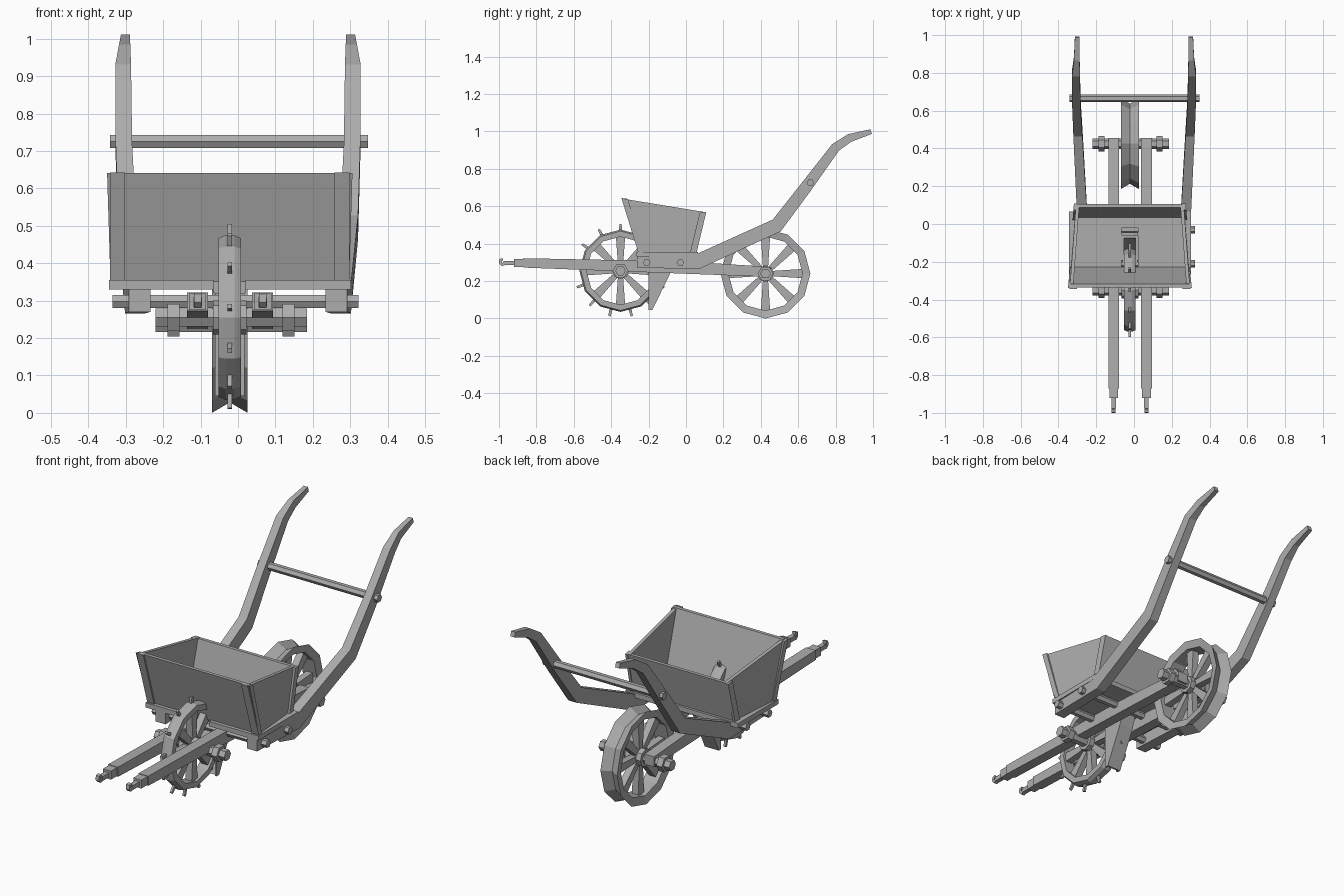
import bpy, bmesh, math
from mathutils import Vector

if "Cube" in bpy.data.objects:
    bpy.data.objects.remove(bpy.data.objects["Cube"], do_unlink=True)

grey = bpy.data.materials.new("plain grey")
grey.use_nodes = True
GREY = (0.42, 0.42, 0.42, 1)
grey.diffuse_color = GREY
grey.node_tree.nodes["Principled BSDF"].inputs["Base Color"].default_value = GREY
MID = -0.022  # centre line of wheels and hopper


def finish(name, bm):
    bmesh.ops.recalc_face_normals(bm, faces=bm.faces)
    mesh = bpy.data.meshes.new(name)
    bm.to_mesh(mesh)
    bm.free()
    mesh.materials.append(grey)
    ob = bpy.data.objects.new(name, mesh)
    bpy.context.collection.objects.link(ob)
    return ob


def loft(name, rings, closed=False):
    """Skin a list of equal-length point rings."""
    bm = bmesh.new()
    vs = [[bm.verts.new(p) for p in r] for r in rings]
    n = len(vs[0])
    for i in range(len(vs) if closed else len(vs) - 1):
        a, b = vs[i], vs[(i + 1) % len(vs)]
        for j in range(n):
            k = (j + 1) % n
            bm.faces.new((a[j], a[k], b[k], b[j]))
    if not closed:
        bm.faces.new(vs[0])
        bm.faces.new(vs[-1])
    return finish(name, bm)


def prism(name, x0, x1, outline):
    return loft(name, [[(x, y, z) for y, z in outline] for x in (x0, x1)])


def box(name, x0, x1, y0, y1, z0, z1):
    return prism(name, x0, x1, [(y0, z0), (y1, z0), (y1, z1), (y0, z1)])


def slab(name, corners, shift):
    s = Vector(shift)
    return loft(name, [corners, [Vector(c) + s for c in corners]])


def rod(name, x0, x1, y, z, r, sides=6):
    ang = [math.tau * i / sides for i in range(sides)]
    return prism(name, x0, x1, [(y + r * math.cos(a), z + r * math.sin(a)) for a in ang])


def spoke(name, y, z, angle, r0, r1, w0, w1, hx):
    """Tapered radial bar in the wheel plane."""
    d = Vector((0, math.cos(angle), math.sin(angle)))
    t = Vector((0, -d.z, d.y))
    c = Vector((MID, y, z))
    x = Vector((hx, 0, 0))
    loft(name, [[c + d * r + t * w * s + x * q for s, q in ((-1, -1), (1, -1), (1, 1), (-1, 1))]
                for r, w in ((r0, w0), (r1, w1))])


def wheel(name, y, z, profile, spokes, rim):
    rings = []
    for i in range(12):
        a = math.tau * i / 12
        rings.append([(MID + x, y + r * math.cos(a), z + r * math.sin(a)) for x, r in profile])
    loft(name + "_rim", rings, closed=True)
    for i in range(spokes):
        spoke(name + "_spoke", y, z, math.pi / 2 + math.tau * i / spokes, 0.02, rim, 0.013, 0.025, 0.018)
    # hub, axle and fixing nuts
    rod(name + "_hub", MID - 0.045, MID + 0.045, y, z, 0.045, 8)
    rod(name + "_axle", -0.22, 0.185, y, z, 0.028)
    for x in (-0.172, 0.135):
        rod(name + "_nut", x - 0.016, x + 0.016, y, z, 0.042)


# Wheels: a grooved rear one and a spiked front one
wheel("rear_wheel", 0.425, 0.24,
      [(-0.048, 0.24), (0, 0.212), (0.048, 0.24), (0.04, 0.198), (-0.04, 0.198)], 8, 0.203)
wheel("front_wheel", -0.35, 0.255,
      [(-0.03, 0.212), (-0.012, 0.22), (0.012, 0.22), (0.03, 0.212), (0.03, 0.182), (-0.03, 0.182)], 8, 0.187)
for i in range(13):
    spoke("wheel_spike", -0.35, 0.255, math.pi / 2 + math.tau * i / 13, 0.2, 0.25, 0.009, 0.006, 0.006)

# Long rails with collars and pulling hooks
for x in (-0.108, 0.066):
    prism("rail", x - 0.028, x + 0.028,
          [(-0.87, 0.272), (0.455, 0.222), (0.455, 0.275), (0, 0.305), (-0.87, 0.322)])
    box("rail_collar", x - 0.023, x + 0.023, -0.92, -0.87, 0.275, 0.319)
    box("hook_shank", x - 0.012, x + 0.012, -0.975, -0.92, 0.285, 0.308)
    prism("hook", x - 0.01, x + 0.01,
          [(-0.965, 0.286), (-0.985, 0.28), (-1.0, 0.295), (-0.997, 0.318), (-0.98, 0.322),
           (-0.978, 0.31), (-0.986, 0.307), (-0.983, 0.297), (-0.965, 0.305)])

# Curved handles: side-view centre line with half thickness, sideways place and half width
PATH = [(-0.26, 0.305, 0.035, 0.263, 0.029), (0.065, 0.305, 0.04, 0.275, 0.027),
        (0.485, 0.497, 0.038, 0.297, 0.024), (0.64, 0.70, 0.032, 0.305, 0.022),
        (0.80, 0.915, 0.025, 0.307, 0.021), (0.875, 0.965, 0.022, 0.303, 0.015),
        (0.99, 0.999, 0.013, 0.301, 0.012)]
for side in (-1, 1):
    rings = []
    for i, (y, z, h, x, w) in enumerate(PATH):
        a, b = PATH[max(i - 1, 0)], PATH[min(i + 1, len(PATH) - 1)]
        d = Vector((b[0] - a[0], b[1] - a[1])).normalized()
        rings.append([(side * x + u * w, y - d.y * h * v, z + d.x * h * v)
                      for u, v in ((-1, -1), (1, -1), (1, 1), (-1, 1))])
    loft("handle", rings)
rod("handle_crossbar", -0.342, 0.347, 0.665, 0.725, 0.02)

# Cross pegs tying rails to handles
for y in (-0.21, -0.03):
    rod("cross_peg", -0.335, 0.322, y, 0.298, 0.02)

# Hopper floor with a slot over the wheel
for x0, x1 in ((-0.345, -0.065), (0.02, 0.302)):
    box("hopper_floor", x0, x1, -0.265, 0.065, 0.33, 0.355)
box("floor_back_strip", -0.065, 0.02, -0.02, 0.065, 0.33, 0.355)
box("slot_frame", -0.065, 0.02, -0.06, -0.045, 0.32, 0.365)

# Hopper walls
slab("hopper_front", [(-0.335, -0.245, 0.35), (0.295, -0.245, 0.35),
                      (0.295, -0.335, 0.642), (-0.335, -0.335, 0.642)], (0, 0.018, 0))
slab("hopper_back", [(-0.305, 0.05, 0.345), (0.265, 0.05, 0.345),
                     (0.265, 0.105, 0.568), (-0.305, 0.105, 0.568)], (0, -0.018, 0))
for s in (-1, 1):
    def at(x, y, z):
        return (MID + s * x, y, z)
    slab("hopper_side", [at(0.315, -0.25, 0.35), at(0.29, 0.05, 0.345),
                         at(0.285, 0.105, 0.568), at(0.318, -0.335, 0.64)], (-s * 0.018, 0, 0))
    # battens on the outer corners
    slab("front_batten", [at(0.32, -0.247, 0.352), at(0.28, -0.247, 0.352),
                          at(0.28, -0.337, 0.643), at(0.32, -0.337, 0.643)], (0, -0.008, 0))
    slab("side_front_batten", [at(0.309, -0.25, 0.35), at(0.307, -0.225, 0.35),
                               at(0.315, -0.31, 0.637), at(0.318, -0.34, 0.642)], (s * 0.01, 0, 0))
    slab("side_back_batten", [at(0.289, 0.02, 0.345), at(0.286, 0.055, 0.345),
                              at(0.282, 0.108, 0.567), at(0.285, 0.075, 0.571)], (s * 0.014, 0, 0))

# Furrow opener: two cheeks closed at the back
CHEEK = [(-0.2, 0.32), (-0.2, 0.045), (-0.18, 0.045), (-0.085, 0.24), (-0.06, 0.32)]
for x in (-0.062, 0.008):
    prism("opener_cheek", x, x + 0.01, CHEEK)
prism("opener_back", -0.062, 0.018, [(-0.19, 0.045), (-0.18, 0.045), (-0.085, 0.24), (-0.06, 0.32),
                                     (-0.075, 0.32), (-0.1, 0.24)])
